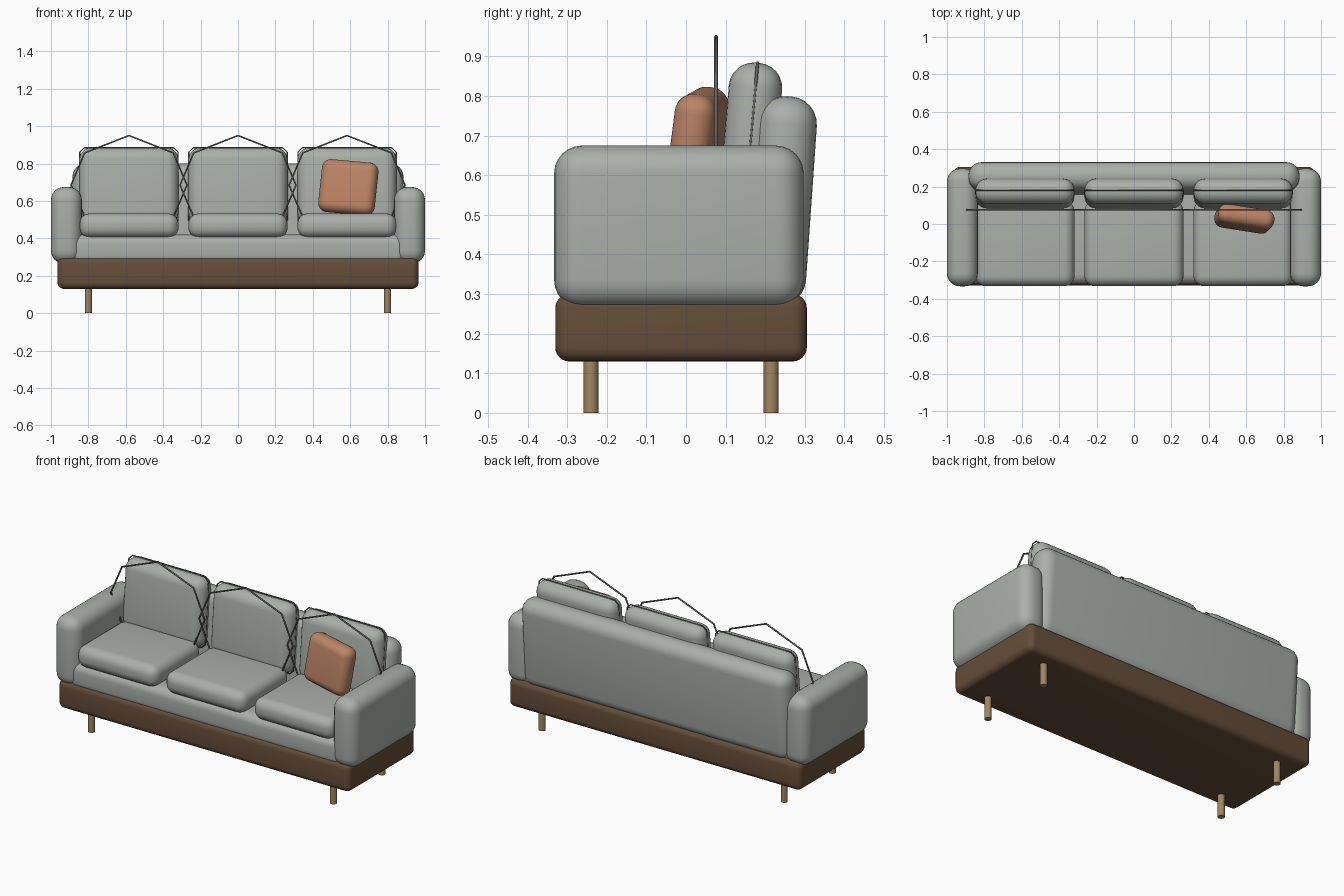
import bpy
from math import radians

if "Cube" in bpy.data.objects:
    bpy.data.objects.remove(bpy.data.objects["Cube"])


def material(name, rgb):
    m = bpy.data.materials.new(name)
    m.diffuse_color = (*rgb, 1)
    m.use_nodes = True
    m.node_tree.nodes["Principled BSDF"].inputs["Base Color"].default_value = m.diffuse_color
    return m


FABRIC = material("grey_fabric", (0.40, 0.43, 0.40))
WOOD = material("dark_wood", (0.13, 0.075, 0.04))
LEG = material("light_wood", (0.35, 0.24, 0.12))
RUST = material("rust_fabric", (0.50, 0.23, 0.13))
CORD = material("dark_cord", (0.12, 0.12, 0.12))


def soft_box(name, center, size, radius, mat, rot=(0, 0, 0), segments=6):
    """Box with rounded edges, smooth shaded."""
    bpy.ops.mesh.primitive_cube_add(size=1, location=center)
    ob = bpy.context.object
    ob.name = name
    ob.scale = size
    bpy.ops.object.transform_apply(location=False, rotation=False, scale=True)
    ob.rotation_euler = [radians(a) for a in rot]
    bev = ob.modifiers.new("round", 'BEVEL')
    bev.width = radius
    bev.segments = segments
    bpy.ops.object.modifier_apply(modifier="round")
    bpy.ops.object.shade_smooth_by_angle(angle=radians(40))
    ob.data.materials.append(mat)
    return ob


def cord_loop(name, center, points, radius, rot_x=0):
    """Closed thin cord through (x, z) points."""
    cu = bpy.data.curves.new(name, 'CURVE')
    cu.dimensions = '3D'
    cu.bevel_depth = radius
    cu.bevel_resolution = 1
    sp = cu.splines.new('POLY')
    sp.points.add(len(points) - 1)
    for p, (x, z) in zip(sp.points, points):
        p.co = (x, 0, z, 1)
    sp.use_cyclic_u = True
    cu.materials.append(CORD)
    ob = bpy.data.objects.new(name, cu)
    ob.location = center
    ob.rotation_euler.x = radians(rot_x)
    bpy.context.collection.objects.link(ob)


# Frame: plinth, deck and backrest
soft_box("base", (0, -0.0125, 0.215), (1.93, 0.635, 0.17), 0.035, WOOD)
soft_box("seat_deck", (0, -0.02, 0.34), (1.80, 0.60, 0.16), 0.05, FABRIC)
soft_box("backrest", (0, 0.242, 0.535), (1.77, 0.15, 0.53), 0.07, FABRIC, (-4, 0, 0))

# Arms and legs
for side, s in (("left", -1), ("right", 1)):
    soft_box(side + "_arm", (s * 0.9175, -0.018, 0.47), (0.165, 0.63, 0.41), 0.07, FABRIC)
    for end, y in (("front", -0.24), ("back", 0.215)):
        bpy.ops.mesh.primitive_cylinder_add(vertices=24, radius=0.019, depth=0.15,
                                            location=(s * 0.8, y, 0.075))
        leg = bpy.context.object
        leg.name = f"{side}_{end}_leg"
        bpy.ops.object.shade_smooth_by_angle(angle=radians(40))
        leg.data.materials.append(LEG)

# Three places: seat cushion, back cushion, seam cord and loose cord loop
loop = [(0, 0.265), (0.237, 0.172), (0.31, 0), (0.237, -0.172),
        (0, -0.265), (-0.237, -0.172), (-0.31, 0), (-0.237, 0.172)]
seam = [(sx * x, sz * z) for sx, sz, flip in ((1, 1, 0), (1, -1, 1), (-1, -1, 0), (-1, 1, 1))
        for x, z in (((0.24, 0.205), (0.263, 0.182)) if not flip
                     else ((0.263, 0.182), (0.24, 0.205)))]
for i, x in enumerate((-0.583, 0, 0.583), 1):
    soft_box(f"seat_cushion_{i}", (x, -0.105, 0.468), (0.53, 0.455, 0.13), 0.055, FABRIC)
    soft_box(f"back_cushion_{i}", (x, 0.163, 0.68), (0.53, 0.135, 0.41), 0.063, FABRIC, (-5, 0, 0))
    cord_loop(f"seam_cord_{i}", (x, 0.163, 0.68), seam, 0.004, -5)
    cord_loop(f"cord_loop_{i}", (x, 0.076, 0.685), loop, 0.005)

# Loose throw pillow
soft_box("throw_pillow", (0.59, 0.028, 0.673), (0.305, 0.105, 0.285), 0.048, RUST, (-8, 5, -9))
